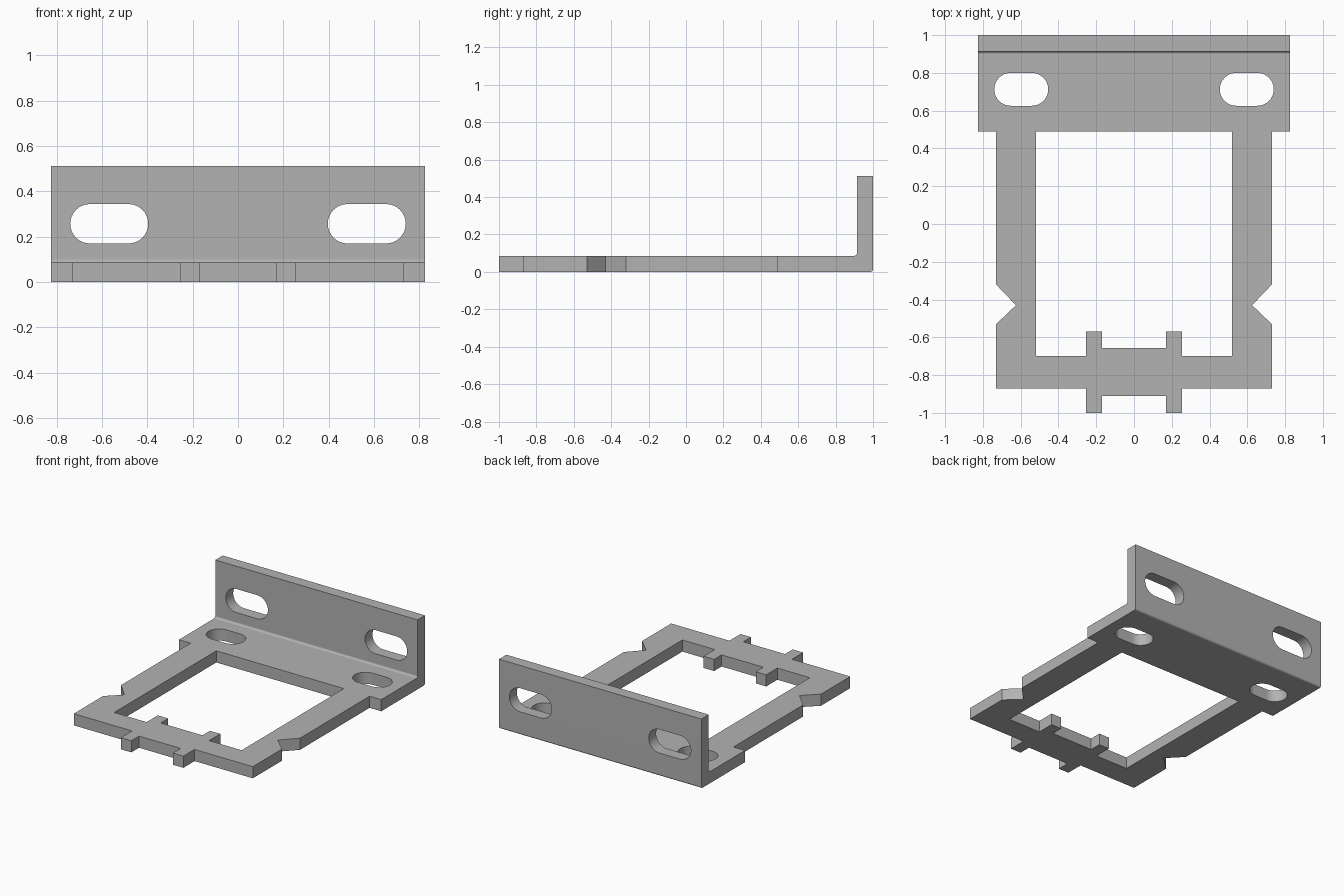
import bpy, bmesh
from math import sin, cos, pi, radians
from mathutils import Vector

cube = bpy.data.objects.get("Cube")
if cube:
    bpy.data.objects.remove(cube, do_unlink=True)

steel = bpy.data.materials.new("plain grey steel")
steel.use_nodes = True
GREY = (0.45, 0.45, 0.45, 1)
steel.diffuse_color = GREY
steel.node_tree.nodes["Principled BSDF"].inputs["Base Color"].default_value = GREY


def prism(name, points, axis, start, end):
    """Extrude a closed outline along one axis; points are the other two axes in order."""
    bm = bmesh.new()
    verts = []
    for p in points:
        co = list(p)
        co.insert(axis, start)
        verts.append(bm.verts.new(co))
    face = bm.faces.new(verts)
    ext = bmesh.ops.extrude_face_region(bm, geom=[face])
    move = Vector((0, 0, 0))
    move[axis] = end - start
    bmesh.ops.translate(bm, vec=move, verts=[v for v in ext["geom"] if isinstance(v, bmesh.types.BMVert)])
    bmesh.ops.recalc_face_normals(bm, faces=bm.faces)
    mesh = bpy.data.meshes.new(name)
    bm.to_mesh(mesh)
    bm.free()
    mesh.materials.append(steel)
    obj = bpy.data.objects.new(name, mesh)
    bpy.context.collection.objects.link(obj)
    return obj


def arc(cx, cy, r, a0, a1, n):
    angles = [radians(a0 + (a1 - a0) * i / n) for i in range(n + 1)]
    return [(cx + r * cos(a), cy + r * sin(a)) for a in angles]


def mirrored(half):
    return half + [(-x, y) for x, y in reversed(half)]


def slot(cx, cy, half_length, r):
    d = half_length - r
    return arc(cx + d, cy, r, -90, 90, 16) + arc(cx - d, cy, r, 90, 270, 16)


def carve(target, cutter, operation):
    mod = target.modifiers.new("carve", "BOOLEAN")
    mod.operation, mod.solver, mod.object = operation, "EXACT", cutter
    cutter.hide_render = True
    bpy.context.view_layer.objects.active = target
    bpy.ops.object.modifier_apply(modifier=mod.name)
    bpy.data.objects.remove(cutter, do_unlink=True)


# Bent sheet: L section with a rounded inner and outer bend
T, TOP, R = 0.086, 0.512, 0.015
section = [(-1.1, 0)] + arc(1 - R, R, R, -90, 0, 6) + [(1, TOP), (1 - T, TOP)]
section += arc(1 - T - R, T + R, R, 0, -90, 6) + [(-1.1, T)]
bracket = prism("slotted_angle_bracket", section, 0, -0.9, 0.9)

# Plan outline with front lugs and side notches
outline = mirrored([(0.17, -0.91), (0.17, -1), (0.255, -1), (0.255, -0.87), (0.73, -0.87),
                    (0.73, -0.53), (0.625, -0.43), (0.73, -0.32), (0.73, 0.49),
                    (0.825, 0.49), (0.825, 1.1)])
carve(bracket, prism("outline_cutter", outline, 2, -0.1, 0.7), "INTERSECT")

# Frame opening with rear lugs
opening = mirrored([(0.17, -0.657), (0.17, -0.57), (0.255, -0.57), (0.255, -0.7),
                    (0.52, -0.7), (0.52, 0.49)])
carve(bracket, prism("opening_cutter", opening, 2, -0.1, 0.2), "DIFFERENCE")

# Mounting slots in the floor and the upright wall
for side in (-1, 1):
    floor_slot = slot(side * 0.597, 0.713, 0.143, 0.087)
    carve(bracket, prism("floor_slot_cutter", floor_slot, 2, -0.1, 0.2), "DIFFERENCE")
    wall_slot = slot(side * 0.568, 0.257, 0.172, 0.087)
    carve(bracket, prism("wall_slot_cutter", wall_slot, 1, 0.85, 1.1), "DIFFERENCE")

# Smooth bends and slot ends, crisp edges elsewhere
bpy.ops.object.select_all(action="DESELECT")
bracket.select_set(True)
bpy.context.view_layer.objects.active = bracket
bpy.ops.object.shade_smooth_by_angle(angle=radians(30))
weighted = bracket.modifiers.new("flat faces", "WEIGHTED_NORMAL")
weighted.keep_sharp = True
